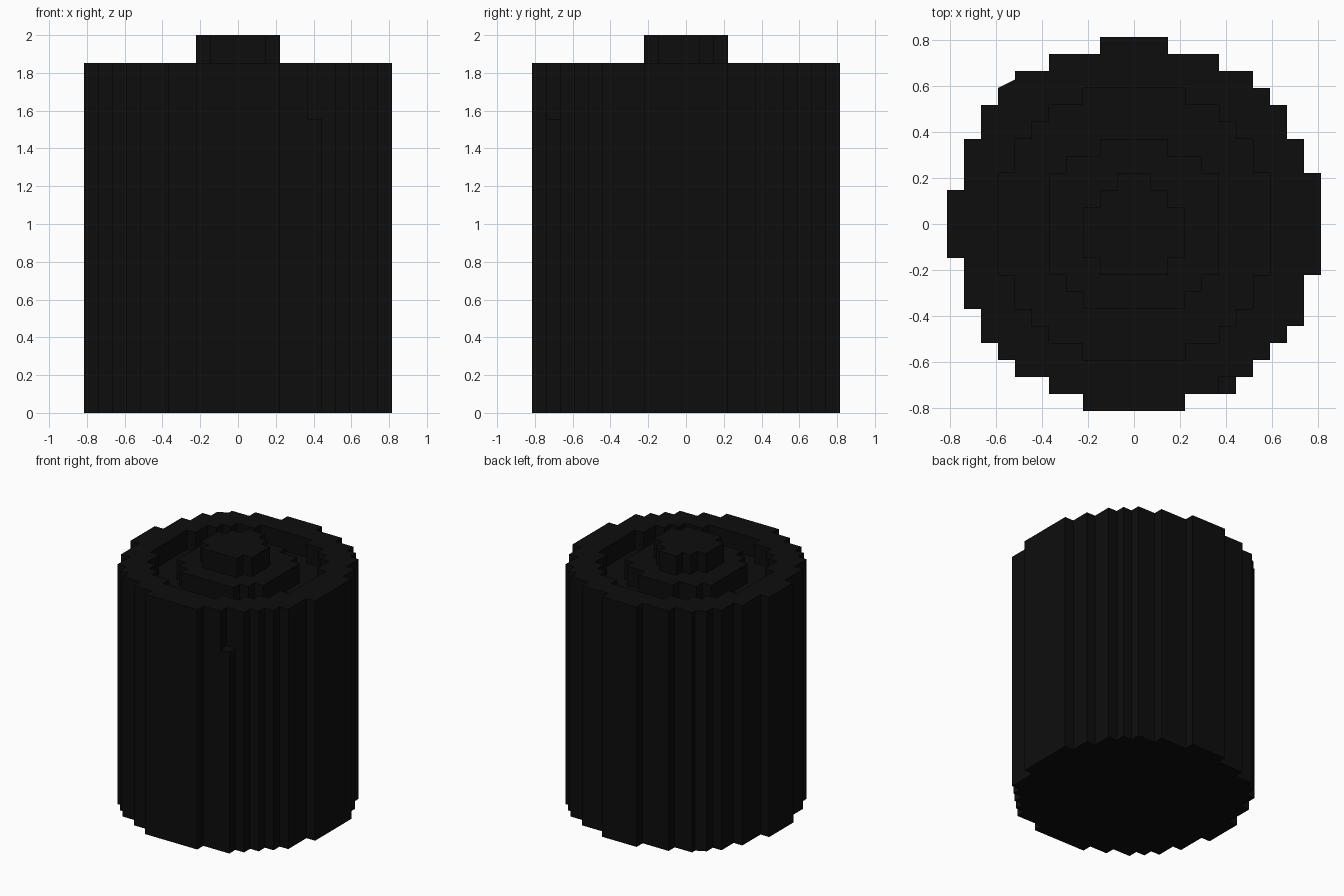
import bpy, bmesh

if "Cube" in bpy.data.objects:
    bpy.data.objects.remove(bpy.data.objects["Cube"])

U = 2 / 27            # size of one block
TOP, FLOOR, HUB, NOTCH = 25, 23, 27, 21

# black finish
black = bpy.data.materials.new("black")
black.diffuse_color = (0.004, 0.004, 0.004, 1)
black.use_nodes = True
black.node_tree.nodes["Principled BSDF"].inputs["Base Color"].default_value = black.diffuse_color


def spans(start, runs):
    """Run-length rows (count, left, right) -> {row: (left, right)}."""
    rows, y = {}, start
    for count, lo, hi in runs:
        for _ in range(count):
            rows[y] = (lo, hi)
            y += 1
    return rows


# stepped round outlines, listed from front row to back row
outer = spans(-11, [(1, -3, 3), (1, -5, 6), (1, -7, 7), (1, -8, 8), (1, -9, 9),
                    (1, -9, 10), (2, -10, 10), (1, -10, 11), (4, -11, 11),
                    (1, -10, 11), (2, -10, 10), (2, -9, 9), (1, -8, 8),
                    (1, -7, 7), (1, -5, 5), (1, -2, 2)])
groove = spans(-8, [(1, -3, 3), (1, -5, 5), (1, -6, 6), (2, -7, 7), (6, -8, 8),
                    (2, -7, 7), (1, -6, 6), (1, -5, 5), (1, -3, 3)])
disc = spans(-5, [(1, -3, 3), (1, -4, 4), (6, -5, 5), (1, -4, 4), (1, -2, 2)])
hub = spans(-3, [(1, -2, 2), (3, -3, 3), (1, -2, 2), (1, -1, 1)])


def inside(rows, x, y):
    return y in rows and rows[y][0] <= x < rows[y][1]


def height(x, y):
    if not inside(outer, x, y):
        return 0
    if (x, y) == (5, -10):            # cut-down block on the front edge
        return NOTCH
    h = TOP
    for rows, level in ((groove, FLOOR), (disc, TOP), (hub, HUB)):
        if inside(rows, x, y):
            h = level
    return h


def finish(name, bm):
    bmesh.ops.remove_doubles(bm, verts=bm.verts, dist=1e-5)
    bmesh.ops.recalc_face_normals(bm, faces=bm.faces)
    mesh = bpy.data.meshes.new(name)
    bm.to_mesh(mesh)
    bm.free()
    mesh.materials.append(black)
    ob = bpy.data.objects.new(name, mesh)
    bpy.context.collection.objects.link(ob)


# stepped cylinder with ring groove, inner disc and raised hub
bm = bmesh.new()


def face(*pts):
    bm.faces.new([bm.verts.new((x * U, y * U, z * U)) for x, y, z in pts])


LEVELS = [0, NOTCH, FLOOR, TOP, HUB]
for x in range(-11, 11):
    for y in range(-11, 11):
        h = height(x, y)
        if not h:
            continue
        a, b, c, d = (x, y), (x + 1, y), (x + 1, y + 1), (x, y + 1)
        for z in (0, h):
            face(*[(*p, z) for p in (a, b, c, d)])
        for p, q, dx, dy in ((a, b, 0, -1), (b, c, 1, 0), (c, d, 0, 1), (d, a, -1, 0)):
            low = height(x + dx, y + dy)
            for z0, z1 in zip(LEVELS, LEVELS[1:]):
                if low <= z0 and z1 <= h:
                    face((*p, z0), (*q, z0), (*q, z1), (*p, z1))
finish("cylinder_body", bm)

# small slanted sliver on the back left edge
bm = bmesh.new()
tri = ((-8, 8), (-7, 8), (-7, 8.5))
for z in (0, TOP):
    face(*[(*p, z) for p in tri])
for p, q in zip(tri[1:], tri[2:] + tri[:1]):
    face((*p, 0), (*q, 0), (*q, TOP), (*p, TOP))
finish("slanted_edge", bm)
